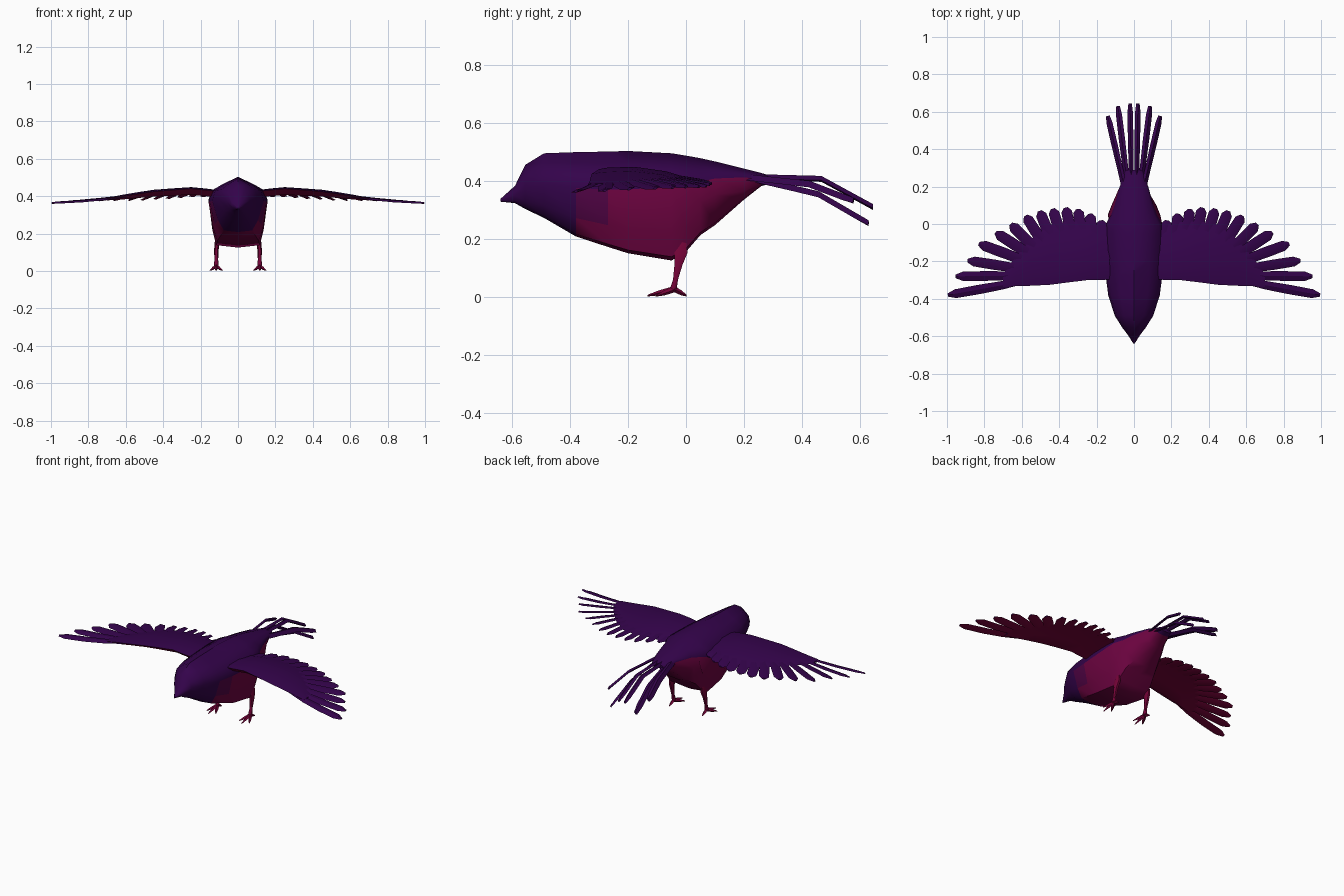
import bpy, bmesh, math
from mathutils import Vector

if "Cube" in bpy.data.objects:
    bpy.data.objects.remove(bpy.data.objects["Cube"])


def material(name, rgb):
    m = bpy.data.materials.new(name)
    m.diffuse_color = (*rgb, 1)
    m.use_nodes = True
    m.node_tree.nodes["Principled BSDF"].inputs["Base Color"].default_value = m.diffuse_color
    return m


MATERIALS = [material("deep purple", (0.034, 0.001, 0.070)),
             material("wine red", (0.150, 0.001, 0.051)),
             material("plum", (0.080, 0.001, 0.058)),
             material("crimson", (0.180, 0.001, 0.040))]


def lerp(table, x):
    """Piecewise linear lookup in a list of (x, value)."""
    if x <= table[0][0]:
        return table[0][1]
    for (a, u), (b, v) in zip(table, table[1:]):
        if x <= b:
            return u + (v - u) * (x - a) / (b - a)
    return table[-1][1]


def loft(name, rings, rule, angle=40):
    """Skin closed rings of points; rule(face) gives the colour slot."""
    bm = bmesh.new()
    rows = [[bm.verts.new(p) for p in r] for r in rings]
    n = len(rows[0])
    for a, b in zip(rows, rows[1:]):
        for j in range(n):
            k = (j + 1) % n
            bm.faces.new((a[j], a[k], b[k], b[j]))
    bm.faces.new(rows[0][::-1])
    bm.faces.new(rows[-1])
    bmesh.ops.remove_doubles(bm, verts=bm.verts, dist=0.0005)
    bmesh.ops.recalc_face_normals(bm, faces=bm.faces)
    bm.normal_update()
    for f in bm.faces:
        f.material_index = rule(f)
    me = bpy.data.meshes.new(name)
    bm.to_mesh(me)
    bm.free()
    for m in MATERIALS:
        me.materials.append(m)
    ob = bpy.data.objects.new(name, me)
    bpy.context.collection.objects.link(ob)
    bpy.ops.object.select_all(action='DESELECT')
    bpy.context.view_layer.objects.active = ob
    ob.select_set(True)
    bpy.ops.object.shade_smooth_by_angle(angle=math.radians(angle))
    return ob


def underside(f):
    return 3 if f.normal.z < -0.05 else 0


# Body: y, top, colour line height, bottom, half width, belly width factor
STATIONS = [
    (-0.64, 0.338, 0.333, 0.328, 0.003, 0.5),
    (-0.59, 0.383, 0.350, 0.323, 0.035, 0.4),
    (-0.555, 0.455, 0.375, 0.303, 0.062, 0.4),
    (-0.49, 0.495, 0.385, 0.272, 0.103, 0.45),
    (-0.38, 0.499, 0.375, 0.208, 0.138, 0.55),
    (-0.27, 0.501, 0.370, 0.172, 0.152, 0.64),
    (-0.20, 0.503, 0.370, 0.150, 0.158, 0.70),
    (-0.05, 0.495, 0.380, 0.125, 0.158, 0.74),
    (0.00, 0.487, 0.388, 0.155, 0.151, 0.74),
    (0.05, 0.478, 0.397, 0.213, 0.140, 0.72),
    (0.10, 0.467, 0.408, 0.247, 0.120, 0.68),
    (0.20, 0.442, 0.412, 0.335, 0.076, 0.60),
    (0.26, 0.427, 0.405, 0.382, 0.055, 0.60),
    (0.29, 0.418, 0.404, 0.390, 0.040, 0.60)]
rings = []
for y, top, mid, bot, w, bf in STATIONS:
    rump = 0.02 < y < 0.15   # belly bulges past the back here
    m = 0.87 if rump else 1
    low = (w, mid + 0.35 * (bot - mid)) if rump else (0.5 * w * (1 + bf), mid + 0.62 * (bot - mid))
    side = [(0.52 * w * m, top - 0.29 * (top - mid)), (0.88 * w * m, top - 0.55 * (top - mid)),
            (w * m, mid), low, (bf * w, mid + 0.95 * (bot - mid))]
    rings.append([(0, y, top)] + [(x, y, z) for x, z in side] + [(0, y, bot)]
                 + [(-x, y, z) for x, z in side[::-1]])


def belly(f):
    c = f.calc_center_median()
    mid = lerp([(s[0], s[2]) for s in STATIONS], c.y)
    if not (-0.38 < c.y < 0.26 and c.z < mid - 0.002):
        return 0
    return 2 if c.y < -0.29 and c.z > 0.25 else 1


loft("body", rings, belly, 50)

SPAN = [(0.08, 0.415), (0.25, 0.432), (0.45, 0.42), (0.65, 0.395), (0.8, 0.378), (1.0, 0.364)]
CHORD = [(-0.34, -0.008), (-0.22, 0.0), (-0.1, -0.005), (0.09, -0.036)]


def wing_z(x, y):
    return lerp(SPAN, x) + lerp(CHORD, y) * max(0.0, min(1.0, (1.1 - x) / 0.6))


def feather(name, s, root, tip, width, zf, roll=0.0, thick=0.006, rule=underside, base=0.5, end=0.35):
    """Blade with a raised quill and a blunt point; roll lowers its outer edge."""
    a, b = Vector(root), Vector(tip)
    d = (b - a).normalized()
    n = Vector((d.y, -d.x))
    rings = []
    for t, k in ((0, base), (0.3, 0.9), (0.6, 1), (0.9, 0.95), (1, end)):
        p, h = a.lerp(b, t), width * k / 2
        z = zf(p.x, p.y, t)
        ring = [(p - n * h, z + roll * h), (p, z + thick), (p + n * h, z - roll * h),
                (p, z - thick * 0.7)]
        rings.append([(s * q.x, q.y, zz) for q, zz in ring])
    loft(name, rings, rule, 25)


# Wing arm sections: x, leading edge y, trailing edge y, half thickness
ARM = [(0.08, -0.29, -0.02, 0.016), (0.17, -0.30, 0.0, 0.018), (0.25, -0.30, 0.01, 0.018),
       (0.35, -0.312, 0.015, 0.017), (0.45, -0.325, -0.005, 0.015), (0.55, -0.33, -0.08, 0.012),
       (0.63, -0.332, -0.17, 0.010), (0.70, -0.338, -0.27, 0.006)]
# Flight feathers: root, tip, width
FLIGHT = [((0.17, -0.12), (0.175, 0.02), 0.055), ((0.22, -0.12), (0.235, 0.055), 0.06),
          ((0.27, -0.12), (0.30, 0.08), 0.06), ((0.32, -0.12), (0.365, 0.088), 0.06),
          ((0.37, -0.13), (0.435, 0.082), 0.06), ((0.42, -0.14), (0.505, 0.07), 0.06),
          ((0.45, -0.16), (0.58, 0.045), 0.06), ((0.48, -0.18), (0.66, 0.0), 0.06),
          ((0.50, -0.20), (0.74, -0.045), 0.06), ((0.52, -0.22), (0.83, -0.105), 0.058),
          ((0.54, -0.25), (0.89, -0.195), 0.055), ((0.56, -0.275), (0.955, -0.28), 0.052),
          ((0.58, -0.305), (0.995, -0.38), 0.05)]
# Tail feathers: root x, tip x, tip y, bend height, tip height, roll
TAIL = [(0.014, 0.021, 0.645, 0.405, 0.308, 0.2), (0.034, 0.086, 0.63, 0.352, 0.252, 0.5),
        (0.052, 0.14, 0.578, 0.388, 0.330, 0.6)]

for s, label in ((1, "right"), (-1, "left")):
    # Wing arm with a forward-facing lower front edge
    rings = []
    for x, lead, trail, h in ARM:
        ring = []
        for t, k in ((0, 0.75), (0.1, 0.95), (0.4, 1), (0.75, 0.6), (1, 0),
                     (0.75, -0.5), (0.4, -0.9), (0.13, -1.2)):
            y = lead + t * (trail - lead)
            ring.append((s * x, y, wing_z(x, y) + k * h))
        rings.append(ring)
    loft(label + "_wing_arm", rings, underside, 40)

    # Flight feathers
    for i, (root, tip, w) in enumerate(FLIGHT):
        feather(f"{label}_flight_feather_{i + 1}", s, root, tip, w,
                lambda x, y, t: wing_z(x, y), 0.2)

    # Tail feathers, bent down past the middle
    for i, (rx, tx, ty, bend, end, roll) in enumerate(TAIL):
        feather(f"{label}_tail_feather_{i + 1}", s, (rx, 0.2), (tx, ty), 0.034 if i else 0.03,
                lambda x, y, t, b=bend, e=end: lerp([(0, 0.412), (0.6, b), (1, e)], t),
                roll, 0.012, lambda f: 0, 0.9, 0.6)

    # Leg: centre y, height, half width, half depth
    rings = []
    for y, z, w, d in ((-0.012, 0.20, 0.012, 0.018), (-0.018, 0.15, 0.013, 0.026),
                       (-0.026, 0.11, 0.012, 0.016), (-0.036, 0.06, 0.010, 0.010),
                       (-0.043, 0.03, 0.013, 0.013), (-0.045, 0.018, 0.011, 0.011)):
        cx = 0.116 - 0.1 * max(0, z - 0.11)
        rings.append([(s * (cx + w * math.cos(a)), y + d * math.sin(a), z)
                      for a in (math.tau * k / 6 for k in range(6))])
    loft(label + "_leg", rings, lambda f: 3, 60)

    # Toes: three forward, one back
    for i, (tx, ty) in enumerate(((0.083, -0.105), (0.118, -0.132), (0.15, -0.10), (0.116, 0.002))):
        a, b = Vector((0.116, -0.04, 0.026)), Vector((tx, ty, 0.004))
        n = Vector((b.y - a.y, a.x - b.x, 0)).normalized()
        rings = []
        for t, r in ((0, 0.011), (0.55, 0.009), (1, 0.003)):
            p = a.lerp(b, t)
            quad = [p - n * r, p + Vector((0, 0, r)), p + n * r, p - Vector((0, 0, r))]
            rings.append([(s * q.x, q.y, max(q.z, 0)) for q in quad])
        loft(f"{label}_toe_{i + 1}", rings, lambda f: 3)
